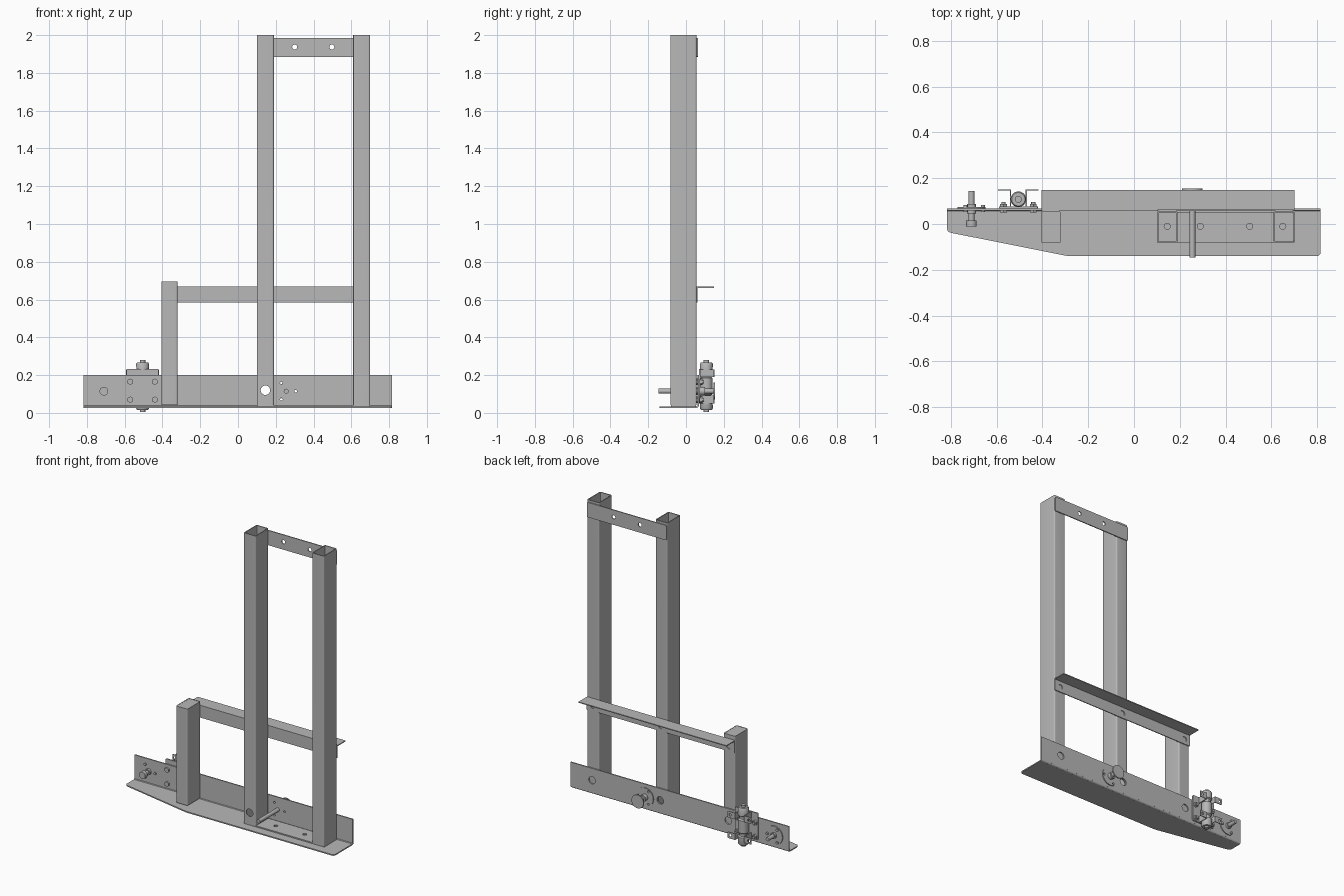
import bpy, bmesh, math
from mathutils import Vector

cube = bpy.data.objects.get("Cube")
if cube:
    bpy.data.objects.remove(cube)

steel = bpy.data.materials.new("grey steel")
steel.use_nodes = True
GREY = (0.48, 0.48, 0.48, 1)
steel.diffuse_color = GREY
steel.node_tree.nodes["Principled BSDF"].inputs["Base Color"].default_value = GREY
parts = []

# Maps a flat drawing (u, v) and its depth w into the model
AXES = {
    "X": lambda u, v, w: (w, u, v),
    "Y": lambda u, v, w: (u, w, v),
    "Z": lambda u, v, w: (u, v, w),
}


def add_object(name, bm):
    bmesh.ops.recalc_face_normals(bm, faces=bm.faces[:])
    mesh = bpy.data.meshes.new(name)
    bm.to_mesh(mesh)
    bm.free()
    mesh.materials.append(steel)
    ob = bpy.data.objects.new(name, mesh)
    bpy.context.scene.collection.objects.link(ob)
    parts.append(ob)
    return ob


def rounded(points, r):
    pts, out = [Vector(p) for p in points], []
    for i, p in enumerate(pts):
        a = p + (pts[i - 1] - p).normalized() * r
        b = p + (pts[(i + 1) % len(pts)] - p).normalized() * r
        for k in range(6):
            t = k / 5
            out.append(a * (1 - t) ** 2 + p * 2 * t * (1 - t) + b * t ** 2)
    return out


def rect(x0, x1, y0, y1, r=0.0):
    pts = [(x0, y0), (x1, y0), (x1, y1), (x0, y1)]
    return rounded(pts, r) if r else pts


def circle(x, y, r, n=24):
    return [(x + r * math.cos(2 * math.pi * i / n), y + r * math.sin(2 * math.pi * i / n)) for i in range(n)]


def plate(name, axis, w0, w1, outline, holes=()):
    """Flat outline with holes, extruded from w0 to w1 along an axis."""
    curve = bpy.data.curves.new(name, "CURVE")
    curve.dimensions, curve.fill_mode = "2D", "BOTH"
    curve.extrude = (w1 - w0) / 2
    for loop in [outline, *holes]:
        spline = curve.splines.new("POLY")
        spline.points.add(len(loop) - 1)
        for point, (u, v) in zip(spline.points, loop):
            point.co = (u, v, 0, 1)
        spline.use_cyclic_u = True
    temp = bpy.data.objects.new(name, curve)
    mesh = bpy.data.meshes.new_from_object(temp)
    bm = bmesh.new()
    bm.from_mesh(mesh)
    bpy.data.objects.remove(temp)
    bpy.data.curves.remove(curve)
    bpy.data.meshes.remove(mesh)
    bmesh.ops.remove_doubles(bm, verts=bm.verts[:], dist=1e-5)
    for v in bm.verts:
        v.co = AXES[axis](v.co.x, v.co.y, v.co.z + (w0 + w1) / 2)
    return add_object(name, bm)


def rod(name, axis, u, v, w0, w1, r, n=24):
    bm = bmesh.new()
    bmesh.ops.create_cone(bm, cap_ends=True, segments=n, radius1=r, radius2=r, depth=w1 - w0)
    for vert in bm.verts:
        c = vert.co
        vert.co = AXES[axis](c.x + u, c.y + v, c.z + (w0 + w1) / 2)
    return add_object(name, bm)


def lathe(name, x, y, profile, n=32):
    bm = bmesh.new()
    vs = [bm.verts.new((r, 0, z)) for r, z in profile]
    es = [bm.edges.new(pair) for pair in zip(vs, vs[1:])]
    bmesh.ops.spin(bm, geom=vs + es, cent=(0, 0, 0), axis=(0, 0, 1), angle=2 * math.pi, steps=n)
    bmesh.ops.remove_doubles(bm, verts=bm.verts[:], dist=1e-5)
    bmesh.ops.translate(bm, verts=bm.verts[:], vec=(x, y, 0))
    return add_object(name, bm)


def drill(ob, spots, r):
    """Bore holes through a part from front to back."""
    for x, z in spots:
        cutter = rod("cutter", "Y", x, z, -0.3, 0.3, r)
        parts.remove(cutter)
        mod = ob.modifiers.new("hole", "BOOLEAN")
        mod.operation, mod.solver, mod.object = "DIFFERENCE", "EXACT", cutter
        with bpy.context.temp_override(object=ob, active_object=ob):
            bpy.ops.object.modifier_apply(modifier=mod.name)
        bpy.data.objects.remove(cutter)


POST_X = (-0.363, 0.145, 0.655)
LOW, HIGH = 0.12, 0.62
MOUNT_L, MOUNT_R, VALVE = 0.255, -0.71, -0.505
HUB_Z = 0.115


def mount_spots(x):
    return [(x - 0.025, HUB_Z + 0.043), (x - 0.025, HUB_Z - 0.043), (x + 0.05, HUB_Z)]


# Base angle: tapered floor flange, upright web and bend between them
plate("base_flange", "Z", 0.027, 0.035,
      rounded([(-0.817, 0.058), (-0.817, -0.035), (-0.29, -0.14), (0.815, -0.14), (0.815, 0.058)], 0.018))
plate("base_web", "Y", 0.060, 0.068, rect(-0.817, 0.815, 0.037, 0.20),
      [circle(x, LOW, 0.025) for x in POST_X]
      + [circle(x, z, 0.007, 12) for x, z in mount_spots(MOUNT_L)])
bend = [(0.068 - 0.012 + 0.012 * math.sin(a), 0.039 - 0.012 * math.cos(a))
        for a in [math.pi / 16 * i for i in range(9)]]
plate("base_bend", "X", -0.817, 0.815, bend + [(0.060, 0.039), (0.056, 0.035), (0.04, 0.035), (0.04, 0.027)])

# Hollow posts
for name, x, half, top in (("short_post", POST_X[0], 0.043, 0.695),
                           ("right_tall_post", POST_X[1], 0.045, 2.0),
                           ("left_tall_post", POST_X[2], 0.045, 2.0)):
    wall = 0.006
    post = plate(name, "Z", 0.043, top, rect(x - half, x + half, -0.083, 0.056, 0.010),
                 [rect(x - half + wall, x + half - wall, -0.083 + wall, 0.056 - wall, 0.006)])
    drill(post, [(x, LOW), (x, HIGH)], 0.025)
plate("short_post_cap", "Z", 0.688, 0.694, rect(POST_X[0] - 0.040, POST_X[0] + 0.040, -0.080, 0.053, 0.01))

# Foot plate beneath the tall posts
plate("foot_plate", "Z", 0.035, 0.043, rect(0.10, 0.70, -0.08, 0.052),
      [circle(x, -0.01, 0.013) for x in (0.145, 0.29, 0.505, 0.65)])

# Middle rail made from an angle section
plate("rail_web", "Y", 0.056, 0.062, rect(-0.405, 0.70, 0.585, 0.668),
      [circle(x, HIGH, 0.018) for x in POST_X])
plate("rail_flange", "Z", 0.662, 0.668, rect(-0.405, 0.70, 0.060, 0.148))

# Top tie between the tall posts
plate("top_tie", "Y", 0.056, 0.063, rect(0.103, 0.697, 1.885, 1.985, 0.008),
      [circle(x, 1.937, 0.013) for x in (0.30, 0.497)])

# Long spindle with round knob and its mounting flange
rod("spindle", "Y", MOUNT_L, HUB_Z, -0.146, 0.15, 0.013)
rod("spindle_knob", "Y", MOUNT_L, HUB_Z, 0.146, 0.154, 0.045, 32)
rod("spindle_hub", "Y", MOUNT_L, HUB_Z, 0.068, 0.10, 0.022)
plate("spindle_flange", "Y", 0.068, 0.074, circle(MOUNT_L, HUB_Z, 0.062, 32),
      [circle(x, z, 0.007, 12) for x, z in mount_spots(MOUNT_L)])

# Short bolt unit at the tapered end
rod("end_bolt_head", "Y", MOUNT_R, HUB_Z, -0.010, 0.016, 0.023)
rod("end_bolt_shaft", "Y", MOUNT_R, HUB_Z, 0.016, 0.145, 0.013)
rod("end_bolt_collar", "Y", MOUNT_R, HUB_Z, 0.045, 0.088, 0.020)
plate("end_bolt_flange", "Y", 0.068, 0.074, circle(MOUNT_R, HUB_Z, 0.062, 32))
for x, z in mount_spots(MOUNT_R):
    rod("end_bolt_screw", "Y", x, z, 0.053, 0.082, 0.009, 12)

# Upright valve body, symmetric about its middle
half_profile = [(0.033, 0.0), (0.033, 0.042), (0.024, 0.050), (0.024, 0.066), (0.033, 0.072),
                (0.034, 0.118), (0.029, 0.126), (0.015, 0.126), (0.015, 0.138), (0.0, 0.138)]
MID = 0.142
lathe("valve_body", VALVE, 0.108,
      [(r, MID - z) for r, z in reversed(half_profile)] + [(r, MID + z) for r, z in half_profile[1:]])

# Valve saddle, side ears and mounting bolts
plate("valve_saddle", "Y", 0.068, 0.076, rect(VALVE - 0.085, VALVE + 0.085, 0.05, 0.232, 0.008))
for side in (-1, 1):
    for z in (0.07, 0.21):
        inner, outer = sorted((VALVE + side * 0.034, VALVE + side * 0.088))
        plate("valve_ear", "Y", 0.146, 0.151, rect(inner, outer, z - 0.021, z + 0.021, 0.005),
              [circle(VALVE + side * 0.07, z, 0.009, 16)])
        arm = sorted((VALVE + side * 0.032, VALVE + side * 0.037))
        plate("valve_arm", "X", *arm, rect(0.074, 0.150, z - 0.021, z + 0.021))
    for z in (0.07, 0.165):
        x = VALVE + side * 0.065
        rod("valve_bolt_head", "Y", x, z, 0.050, 0.061, 0.017, 6)
        rod("valve_bolt_nut", "Y", x, z, 0.075, 0.088, 0.017, 6)
        rod("valve_bolt_shank", "Y", x, z, 0.06, 0.096, 0.009, 12)

# Smooth round surfaces, keep edges crisp
bpy.ops.object.select_all(action="DESELECT")
for ob in parts:
    ob.select_set(True)
bpy.context.view_layer.objects.active = parts[0]
bpy.ops.object.shade_smooth_by_angle(angle=math.radians(35))
